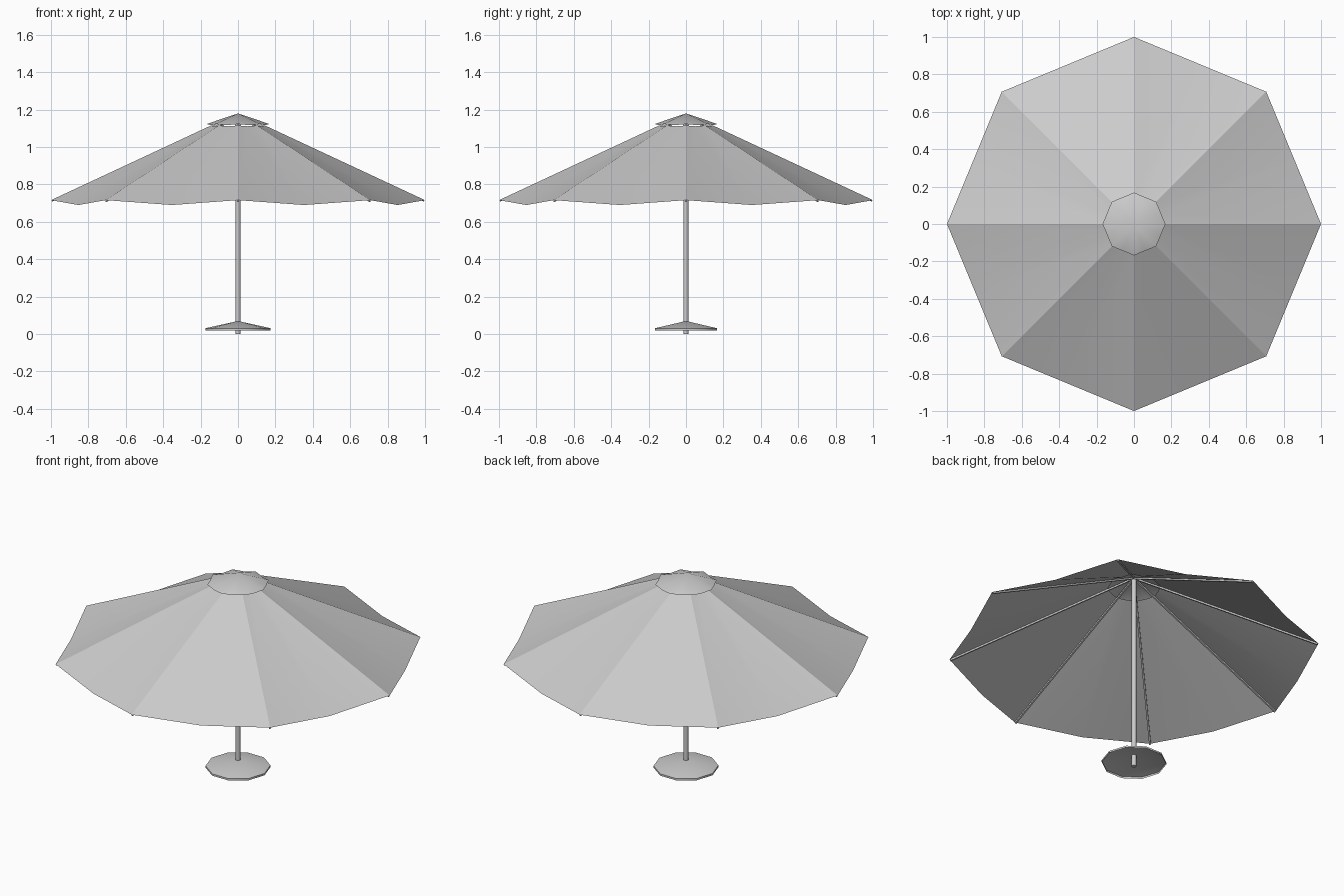
import bpy
import bmesh
from math import cos, sin, pi, radians
from mathutils import Vector

cube = bpy.data.objects.get("Cube")
if cube:
    bpy.data.objects.remove(cube, do_unlink=True)

GREY = (0.6, 0.6, 0.6, 1)
grey = bpy.data.materials.new("light grey")
grey.use_nodes = True
grey.diffuse_color = GREY
grey.node_tree.nodes["Principled BSDF"].inputs["Base Color"].default_value = GREY

PANELS = 8


def finish(name, bm, angle):
    """Turn a bmesh into a named, shaded object."""
    bmesh.ops.recalc_face_normals(bm, faces=bm.faces)
    mesh = bpy.data.meshes.new(name)
    bm.to_mesh(mesh)
    bm.free()
    mesh.materials.append(grey)
    obj = bpy.data.objects.new(name, mesh)
    bpy.context.collection.objects.link(obj)
    bpy.ops.object.select_all(action='DESELECT')
    obj.select_set(True)
    bpy.context.view_layer.objects.active = obj
    bpy.ops.object.shade_smooth_by_angle(angle=radians(angle))
    return obj


def ring(bm, sides, radius, z, sag=None):
    """Ring of points; with sag, every other point is a panel middle."""
    verts = []
    for i in range(sides):
        middle = sag is not None and i % 2
        r = radius * cos(pi / PANELS) if middle else radius
        a = 2 * pi * i / sides
        verts.append(bm.verts.new((r * cos(a), r * sin(a), z - sag if middle else z)))
    return verts


def bridge(bm, low, high):
    n = len(low)
    for i in range(n):
        j = (i + 1) % n
        bm.faces.new((low[i], low[j], high[j], high[i]))


def fan(bm, low, z):
    tip = bm.verts.new((0, 0, z))
    for i in range(len(low)):
        bm.faces.new((low[i], low[(i + 1) % len(low)], tip))


# Canopy: eight sagging panels with a vent hole at the top
bm = bmesh.new()
bridge(bm, ring(bm, 2 * PANELS, 1.0, 0.716, 0.026),
       ring(bm, 2 * PANELS, 0.145, 1.115, 0.004))
finish("canopy", bm, 14)

# Small cap over the vent
bm = bmesh.new()
fan(bm, ring(bm, 2 * PANELS, 0.168, 1.123, 0.006), 1.18)
finish("vent_cap", bm, 40)

# Ribs under each canopy ridge
for i in range(PANELS):
    a = 2 * pi * i / PANELS
    out, side = Vector((cos(a), sin(a), 0)), Vector((-sin(a), cos(a), 0)) * 0.005
    up = Vector((0, 0, 0.005))
    bm = bmesh.new()
    ends = []
    for r, z in ((0.01, 1.168), (0.995, 0.712)):
        c = out * r + Vector((0, 0, z))
        ends.append([bm.verts.new(c + s * side + t * up)
                     for s, t in ((-1, -1), (1, -1), (1, 1), (-1, 1))])
        bm.faces.new(ends[-1])
    bridge(bm, *ends)
    finish(f"rib_{i + 1}", bm, 30)

# Pole
bm = bmesh.new()
bottom, top = ring(bm, 12, 0.013, 0), ring(bm, 12, 0.013, 1.17)
bridge(bm, bottom, top)
bm.faces.new(bottom)
bm.faces.new(top)
finish("pole", bm, 40)

# Base: hollow ten-sided cone with a short upright rim
bm = bmesh.new()
rim_low, rim_high = ring(bm, 10, 0.175, 0.02), ring(bm, 10, 0.175, 0.031)
bridge(bm, rim_low, rim_high)
fan(bm, rim_high, 0.07)
finish("base", bm, 40)
